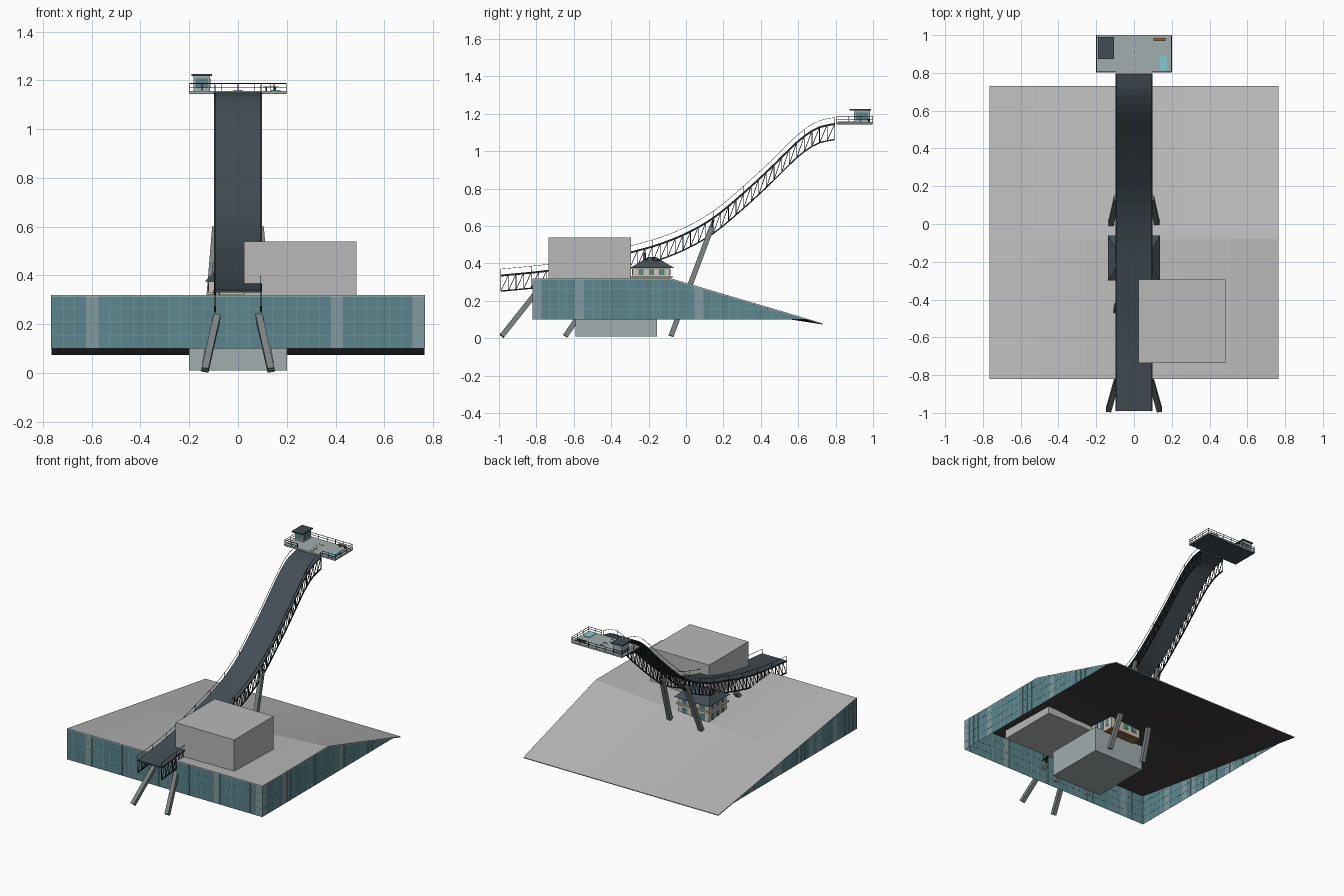
import bpy, bmesh, math, random
from mathutils import Vector as V

if "Cube" in bpy.data.objects:
    bpy.data.objects.remove(bpy.data.objects["Cube"])
random.seed(4)


def mat(name, r, g, b):
    m = bpy.data.materials.new(name)
    m.diffuse_color = (r, g, b, 1)
    m.use_nodes = True
    m.node_tree.nodes["Principled BSDF"].inputs["Base Color"].default_value = m.diffuse_color
    return m


GLASS = [mat("glass", .10, .23, .26), mat("glass_mid", .11, .25, .28), mat("glass_light", .22, .33, .35)]
DARK = mat("dark_deck", .055, .075, .09)
UNDER = mat("underside", .065, .058, .058)
ROOF = mat("roof_grey", .48, .48, .48)
STEEL = mat("black_steel", .015, .017, .018)
CONC = mat("leg_concrete", .2, .22, .22)
PLAT = mat("platform_grey", .36, .42, .43)
CREAM = mat("cream_wall", .6, .56, .45)
WOOD = mat("wood", .25, .15, .06)
CYAN = mat("cyan", .2, .6, .65)
MULL = mat("mullion", .2, .33, .35)


def mesh(name, verts, faces, mats, idx=None):
    me = bpy.data.meshes.new(name)
    me.from_pydata([tuple(v) for v in verts], [], faces)
    for m in mats:
        me.materials.append(m)
    if idx:
        for p, i in zip(me.polygons, idx):
            p.material_index = i
    ob = bpy.data.objects.new(name, me)
    bpy.context.collection.objects.link(ob)
    return ob


CUBE = [(0, 3, 2, 1), (4, 5, 6, 7), (0, 1, 5, 4), (1, 2, 6, 5), (2, 3, 7, 6), (3, 0, 4, 7)]


def block(name, x0, x1, y0, y1, z0, z1, m, ix=0, iy=0):
    """box; ix, iy inset the top to make a hip roof"""
    vs = [(x0, y0, z0), (x1, y0, z0), (x1, y1, z0), (x0, y1, z0),
          (x0 + ix, y0 + iy, z1), (x1 - ix, y0 + iy, z1), (x1 - ix, y1 - iy, z1), (x0 + ix, y1 - iy, z1)]
    return mesh(name, vs, CUBE, [m])


def bars(name, pairs, w, m):
    """many square bars joined in one mesh"""
    vs, fs = [], []
    for a, b in pairs:
        a, b = V(a), V(b)
        d = (b - a).normalized()
        s = d.cross(V((1, 0, 0)) if abs(d.x) < .8 else V((0, 0, 1))).normalized()
        t = d.cross(s)
        n = len(vs)
        for p in (a, b):
            for i, j in ((-1, -1), (1, -1), (1, 1), (-1, 1)):
                vs.append(p + (s * i + t * j) * w / 2)
        fs += [tuple(n + k for k in f) for f in CUBE]
    return mesh(name, vs, fs, [m])


def chain(pts):
    return list(zip(pts[:-1], pts[1:]))


def sheet(name, rows, m_top, m_bot, th):
    """sheet through rows of points, thickened downwards"""
    n = len(rows[0])
    fs = [(i * n + j, i * n + j + 1, (i + 1) * n + j + 1, (i + 1) * n + j)
          for i in range(len(rows) - 1) for j in range(n - 1)]
    ob = mesh(name, [p for r in rows for p in r], fs, [m_top, m_bot])
    md = ob.modifiers.new("thickness", 'SOLIDIFY')
    md.thickness, md.offset, md.material_offset = th, -1, 1
    return ob


# hall roof: flat at front right, warped down to the back left
xs = [-.765 + 1.53 * i / 6 for i in range(7)]
sheet("hall_roof", [[(x, -.82, .32) for x in xs],
                    [(x, -.08, .205 + .115 * (x + .765) / 1.53) for x in xs],
                    [(x, .73, .08) for x in xs]], ROOF, UNDER, .006)


# glazed hall walls with mullions
def wall(name, p, q, top, n=32):
    vs, fs, idx, lines = [], [], [], []
    pts = [V(p).lerp(V(q), i / n) for i in range(n + 1)]
    for c in pts:
        vs += [(c.x, c.y, .1), (c.x, c.y, max(top(c.y), .1005))]
        if top(c.y) > .11:
            lines.append((vs[-2], vs[-1]))
    for i in range(n):
        fs.append((2 * i, 2 * i + 2, 2 * i + 3, 2 * i + 1))
        idx.append(random.choice([0, 0, 0, 1, 1, 2]))
    for z in (.155, .21, .265):
        inside = [c for c in pts if top(c.y) > z]
        lines.append(((inside[0].x, inside[0].y, z), (inside[-1].x, inside[-1].y, z)))
    mesh(name, vs, fs, GLASS, idx)
    bars(name + "_mullions", lines, .002, MULL)


wall("front_glass", (-.765, -.82, 0), (.765, -.82, 0), lambda y: .32)
wall("right_glass", (.765, -.82, 0), (.765, .64, 0), lambda y: min(.32, .32 - .296 * (y + .08)))
wall("left_glass", (-.765, -.82, 0), (-.765, .6, 0), lambda y: .32 - .155 * (y + .82))

# solid volumes
block("roof_volume", .025, .485, -.735, -.295, .25, .54, ROOF)
block("basement_volume", -.2, .2, -.59, -.155, .01, .19, PLAT)

# ramp profile
PATH = [(-.99, .34), (-.73, .367), (-.5, .408), (-.3, .463), (-.15, .505), (0, .565), (.14, .645), (.27, .75),
        (.43, .895), (.6, 1.06), (.7, 1.128), (.8, 1.152)]


def height(y):
    k = max(i for i in range(len(PATH) - 1) if PATH[i][0] <= y + 1e-6)

    def slope(i):
        a, b = PATH[max(i - 1, 0)], PATH[min(i + 1, len(PATH) - 1)]
        return (b[1] - a[1]) / (b[0] - a[0])
    (y0, z0), (y1, z1) = PATH[k], PATH[k + 1]
    h = y1 - y0
    t = (y - y0) / h
    return ((2 * t**3 - 3 * t**2 + 1) * z0 + (t**3 - 2 * t**2 + t) * h * slope(k)
            + (3 * t**2 - 2 * t**3) * z1 + (t**3 - t**2) * h * slope(k + 1))


N = 44
ys = [-.99 + 1.785 * i / N for i in range(N + 1)]
sheet("ramp_deck", [[(-.097, y, height(y)), (.097, y, height(y))] for y in ys], DARK, DARK, .01)

# side trusses and handrails
for s, side in ((-1, "left"), (1, "right")):
    x = s * .094
    top = [(x, y, height(y) - .005) for y in ys]
    bot = [(x, y, height(y) - .088) for y in ys]
    bars(side + "_truss_chords", chain(top) + chain(bot), .007, STEEL)
    bars(side + "_truss_web", list(zip(top, bot)) + list(zip(bot[:-1], top[1:])), .0035, STEEL)
    rail = [(x, y, height(y) + .03) for y in ys]
    bars(side + "_handrail", chain(rail) + list(zip(rail[::4], top[::4])), .002, STEEL)

# leaning leg pairs
for name, foot, head in (("front", (.135, -.985, .012), (.083, -.80, .245)),
                         ("middle", (.135, -.645, .012), (.088, -.43, .33)),
                         ("rear", (.14, -.08, .012), (.092, .138, .595))):
    for s, side in ((-1, "left"), (1, "right")):
        a, b = V((foot[0] * s, *foot[1:])), V((head[0] * s, *head[1:]))
        bars(f"{name}_{side}_leg", [(a, b)], .028, CONC)
        bars(f"{name}_{side}_leg_cap", [(b, b + V((0, .01, .04)))], .01, STEEL)

# pavilion under the ramp
block("pavilion_body", -.12, .12, -.285, -.085, .19, .375, CREAM)
block("pavilion_floor", -.122, .122, -.287, -.083, .18, .19, WOOD)
block("pavilion_ledge", -.13, .13, -.298, -.072, .322, .332, CREAM)
block("pavilion_roof", -.137, .137, -.3, -.062, .375, .435, DARK, .06, .1)
block("chimney", -.105, -.092, -.23, -.215, .39, .455, CONC)
for z in (.215, .337):
    h = .034 if z > .3 else .085
    for i in range(3):
        for s in (-1, 1):
            y, x = -.24 + .055 * i, -.07 + .07 * i
            block("pavilion_side_window", s * .121 - .002, s * .121 + .002, y - .014, y + .014, z, z + h, GLASS[0])
            c = -.185 + s * .101
            block("pavilion_end_window", x - .02, x + .02, c - .002, c + .002, z, z + h, GLASS[0])

# top platform and railing
block("platform", -.2, .2, .803, 1, 1.147, 1.157, PLAT)
block("platform_underside", -.198, .198, .805, .998, 1.144, 1.147, DARK)
ring = [(-.097, .805), (-.198, .805), (-.198, .998), (.198, .998), (.198, .805), (.097, .805)]
lines = []
for a, b in chain(ring):
    n = max(1, round(math.dist(a, b) / .066))
    for z in (1.172, 1.187):
        lines.append(((*a, z), (*b, z)))
    for i in range(n + 1):
        p = V(a).lerp(V(b), i / n)
        lines.append(((p.x, p.y, 1.155), (p.x, p.y, 1.187)))
bars("platform_railing", lines, .0025, STEEL)

# cabin on the platform
block("cabin", -.182, -.115, .9, .983, 1.157, 1.218, PLAT)
block("cabin_roof", -.191, -.106, .873, .99, 1.218, 1.226, DARK)
block("cabin_front_window", -.174, -.123, .898, .9, 1.168, 1.208, GLASS[0])
block("cabin_side_window", -.115, -.113, .91, .973, 1.168, 1.208, GLASS[0])

# platform details
block("bench_seat", .102, .166, .968, .985, 1.17, 1.175, WOOD)
bars("bench_legs", [((x, .977, 1.157), (x, .977, 1.171)) for x in (.115, .153)], .006, STEEL)
block("cyan_mat", .135, .175, .812, .89, 1.157, 1.16, CYAN)
marks = []
for i in range(4):
    y = .82 + .035 * i
    marks += [((-.018, y + .012, 1.158), (0, y, 1.158)), ((0, y, 1.158), (.018, y + .012, 1.158))]
bars("floor_chevrons", marks, .003, CREAM)
